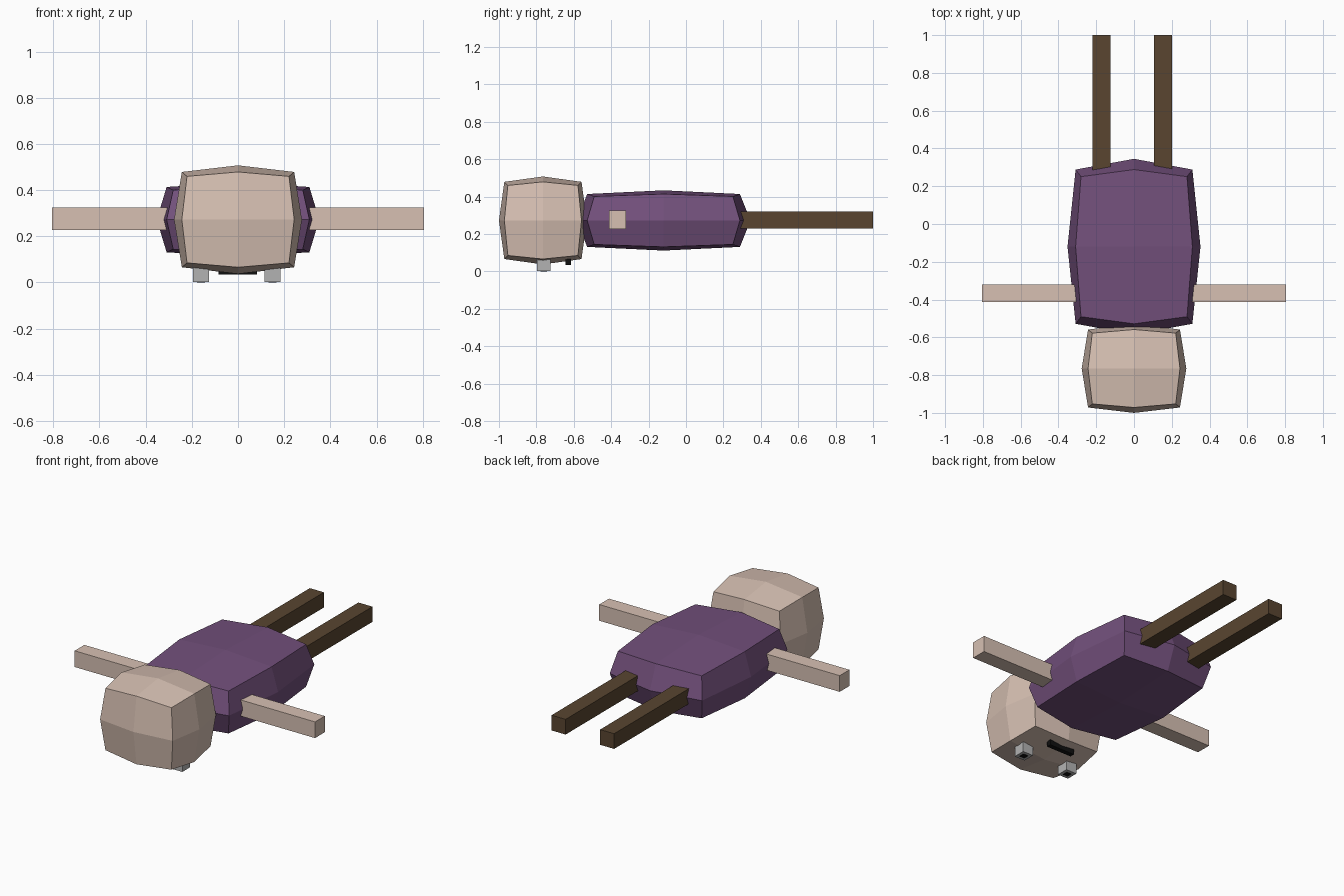
import bpy, bmesh
from mathutils import Vector

if "Cube" in bpy.data.objects:
    bpy.data.objects.remove(bpy.data.objects["Cube"])


def material(name, rgb):
    m = bpy.data.materials.new(name)
    m.diffuse_color = (*rgb, 1)
    m.use_nodes = True
    m.node_tree.nodes["Principled BSDF"].inputs["Base Color"].default_value = m.diffuse_color
    return m


SKIN = material("skin", (0.68, 0.53, 0.45))
PURPLE = material("purple", (0.17, 0.08, 0.2))
BROWN = material("brown", (0.1, 0.06, 0.03))
BLACK = material("black", (0.005, 0.005, 0.005))
SILVER = material("silver", (0.45, 0.45, 0.45))


def box(name, lo, hi, mat, bulge=False):
    """Box between two corners; bulge splits each face 2x2 and rounds it."""
    lo, hi = Vector(lo), Vector(hi)
    centre, half = (lo + hi) / 2, (hi - lo) / 2
    bm = bmesh.new()
    bmesh.ops.create_cube(bm, size=2)
    if bulge:
        bmesh.ops.subdivide_edges(bm, edges=bm.edges[:], cuts=1, use_grid_fill=True)
    for v in bm.verts:
        if bulge:
            # face centres stay out, edge middles and corners pull in
            outer = sum(abs(c) > 0.5 for c in v.co)
            v.co *= {1: 1.0, 2: 0.878, 3: 0.797}[outer]
        v.co = centre + v.co * half
    mesh = bpy.data.meshes.new(name)
    bm.to_mesh(mesh)
    bm.free()
    mesh.materials.append(mat)
    obj = bpy.data.objects.new(name, mesh)
    bpy.context.collection.objects.link(obj)
    return obj


# Head and torso
box("head", (-0.277, -1.0, 0.037), (0.277, -0.53, 0.507), SKIN, True)
box("torso", (-0.352, -0.585, 0.111), (0.352, 0.345, 0.433), PURPLE, True)

# Limbs and eyes, one per side
for side, s, leg_x, eye_x in (("left", 1, 0.153, 0.15), ("right", -1, -0.172, -0.16)):
    x0, x1 = sorted((s * 0.28, s * 0.805))
    box(side + "_arm", (x0, -0.413, 0.226), (x1, -0.32, 0.324), SKIN)
    box(side + "_leg", (leg_x - 0.047, 0.22, 0.228), (leg_x + 0.047, 1.0, 0.32), BROWN)
    box(side + "_eye", (eye_x - 0.035, -0.797, 0.002), (eye_x + 0.035, -0.725, 0.075), SILVER)
    box(side + "_pupil", (eye_x - 0.017, -0.778, 0.0), (eye_x + 0.017, -0.744, 0.03), BLACK)

# Mouth under the head
box("mouth", (-0.085, -0.643, 0.034), (0.083, -0.615, 0.07), BLACK)
